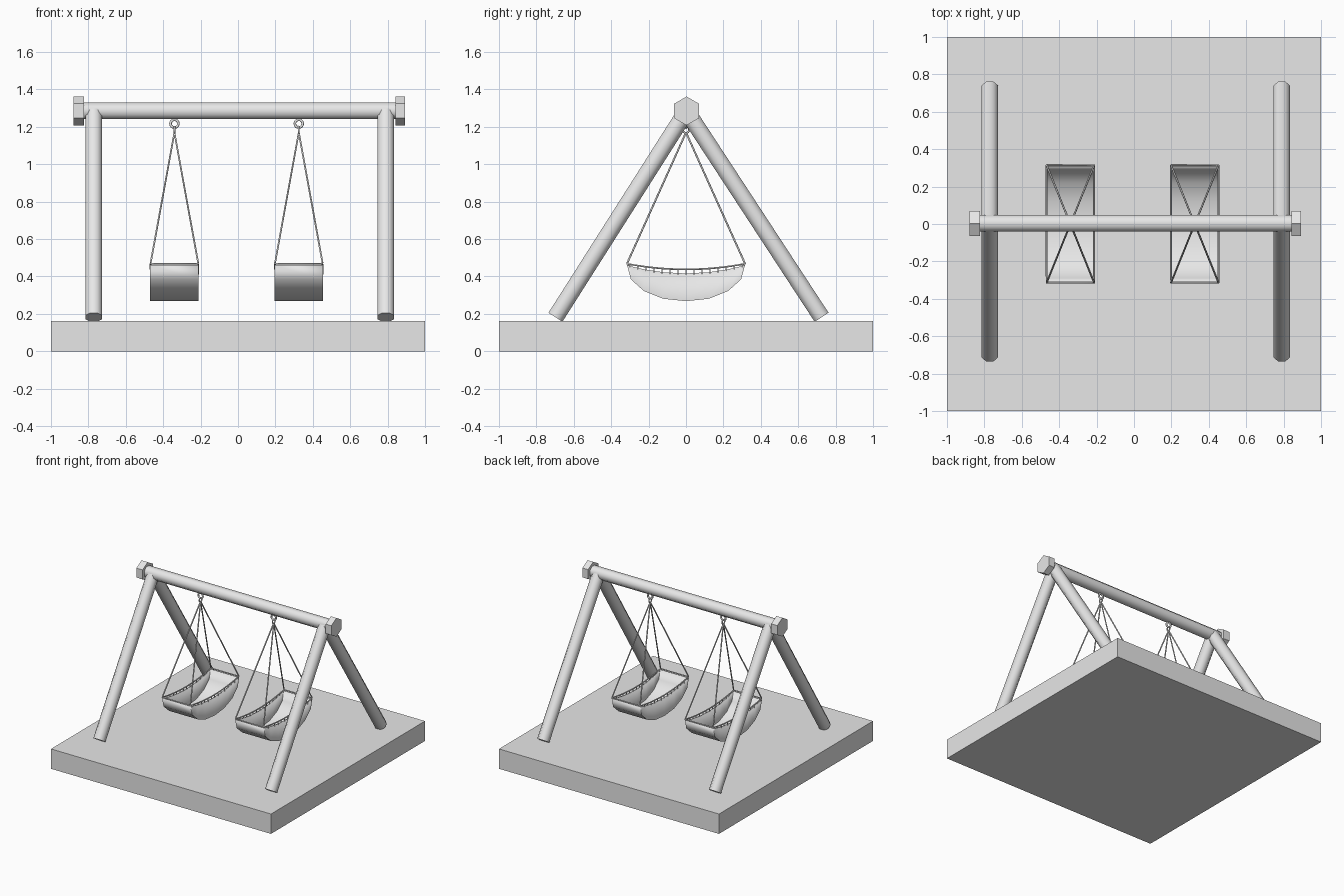
import bpy, bmesh, math
from mathutils import Vector

cube = bpy.data.objects.get("Cube")
if cube:
    bpy.data.objects.remove(cube, do_unlink=True)

grey = bpy.data.materials.new("light_grey")
grey.use_nodes = True
grey.diffuse_color = (0.8, 0.8, 0.8, 1)
grey.node_tree.nodes["Principled BSDF"].inputs["Base Color"].default_value = (0.8, 0.8, 0.8, 1)


def add_mesh(name, bm, smooth=None):
    bmesh.ops.recalc_face_normals(bm, faces=bm.faces)
    me = bpy.data.meshes.new(name)
    bm.to_mesh(me)
    bm.free()
    me.materials.append(grey)
    ob = bpy.data.objects.new(name, me)
    bpy.context.collection.objects.link(ob)
    if smooth:
        bpy.ops.object.select_all(action='DESELECT')
        ob.select_set(True)
        bpy.context.view_layer.objects.active = ob
        bpy.ops.object.shade_smooth_by_angle(angle=math.radians(smooth))
    return ob


def prism(name, start, end, radius, sides, phase=0.0, smooth=None):
    """Straight bar with a regular polygon section; phase 0 puts a corner on top."""
    start, end = Vector(start), Vector(end)
    turn = (end - start).to_track_quat('Z', 'Y')
    bm = bmesh.new()
    rings = []
    for p in (start, end):
        ring = []
        for i in range(sides):
            a = math.pi / 2 + phase + math.tau * i / sides
            ring.append(bm.verts.new(p + turn @ Vector((math.cos(a), math.sin(a), 0)) * radius))
        rings.append(ring)
        bm.faces.new(ring)
    for i in range(sides):
        j = (i + 1) % sides
        bm.faces.new((rings[0][i], rings[0][j], rings[1][j], rings[1][i]))
    return add_mesh(name, bm, smooth)


def tubes(name, paths, radius):
    """One curve object made of several thin round strands."""
    cu = bpy.data.curves.new(name, 'CURVE')
    cu.dimensions = '3D'
    cu.bevel_depth = radius
    cu.bevel_resolution = 1
    cu.use_fill_caps = True
    cu.materials.append(grey)
    for path in paths:
        sp = cu.splines.new('POLY')
        sp.points.add(len(path) - 1)
        for pt, co in zip(sp.points, path):
            pt.co = (*co, 1)
    ob = bpy.data.objects.new(name, cu)
    bpy.context.collection.objects.link(ob)


def ring(name, loc, rot, major, minor):
    bpy.ops.mesh.primitive_torus_add(location=loc, rotation=rot, major_radius=major,
                                     minor_radius=minor, major_segments=16, minor_segments=8)
    ob = bpy.context.object
    ob.name = name
    ob.data.materials.append(grey)
    bpy.ops.object.shade_smooth_by_angle(angle=math.radians(60))


# Ground slab
bm = bmesh.new()
bmesh.ops.create_cube(bm, size=1)
for v in bm.verts:
    v.co = (v.co.x * 2, v.co.y * 2, (v.co.z + 0.5) * 0.163)
add_mesh("ground_slab", bm)

# Top beam with hexagonal end caps
BEAM_Z = 1.285
EIGHTH = math.pi / 8
prism("top_beam", (-0.83, 0.003, BEAM_Z), (0.85, 0.003, BEAM_Z), 0.048, 8, EIGHTH, 60)
prism("right_end_cap", (-0.879, 0.003, BEAM_Z), (-0.823, 0.003, BEAM_Z), 0.077, 6)
prism("left_end_cap", (0.841, 0.003, BEAM_Z), (0.893, 0.003, BEAM_Z), 0.077, 6)

# Four splayed legs
for side, x in (("right", -0.771), ("left", 0.79)):
    for end, y in (("front", -0.698), ("back", 0.725)):
        prism(f"{side}_{end}_leg", (x, y, 0.182), (x, 0.003, BEAM_Z), 0.048, 8, EIGHTH, 60)

# Hanging basket seats
HALF_W, HALF_L = 0.13, 0.315
half_profile = [(0.315, 0.46), (0.295, 0.385), (0.225, 0.322), (0.123, 0.281)]
profile = [(-y, z) for y, z in half_profile] + [(0, 0.268)] + half_profile[::-1]


def sag(y, low, high):
    return low + (high - low) * (y / HALF_L) ** 2


def seat_shell(name, cx):
    bm = bmesh.new()
    bottom = {s: [bm.verts.new((cx + s * HALF_W, y, z)) for y, z in profile] for s in (-1, 1)}
    last = len(profile) - 1
    for i in range(last):
        bm.faces.new((bottom[-1][i], bottom[1][i], bottom[1][i + 1], bottom[-1][i + 1]))
    # Side panels with a sagging upper edge
    for s in (-1, 1):
        top = [bm.verts.new((cx + s * HALF_W, y, sag(y, 0.416, 0.46))) for y, z in profile[1:-1]]
        top = [bottom[s][0]] + top + [bottom[s][-1]]
        for i in range(last):
            quad = (bottom[s][i], bottom[s][i + 1], top[i + 1], top[i])
            bm.faces.new(list(dict.fromkeys(quad)))
    ob = add_mesh(name, bm, 50)
    mod = ob.modifiers.new("wall", 'SOLIDIFY')
    mod.thickness = 0.008
    mod.offset = -1


for side, cx in (("right", -0.34), ("left", 0.325)):
    seat_shell(f"{side}_seat", cx)
    # Rim rail above the side panels, closed by a bar across each end
    rim = [(sx * 0.127, HALF_L * (k / 8 - 1) * sx) for sx in (-1, 1) for k in range(17)]
    rim = [(cx + x, y, sag(y, 0.438, 0.468)) for x, y in rim]
    tubes(f"{side}_seat_rim", [rim + rim[:1]], 0.005)
    # Short lacing posts from panel to rail
    posts = []
    for sx in (-1, 1):
        for k in range(15):
            y = 0.3 * (k / 7 - 1)
            x = cx + sx * 0.127
            posts.append([(x, y, sag(y, 0.41, 0.452)), (x, y, sag(y, 0.438, 0.468))])
    tubes(f"{side}_seat_lacing", posts, 0.004)
    # Four ropes gathered at the hanger
    ropes = [[(cx, 0, 1.17), (cx + sx * 0.127, sy * 0.314, 0.472)]
             for sx in (-1, 1) for sy in (-1, 1)]
    tubes(f"{side}_ropes", ropes, 0.005)
    # Hanger: eye under the beam and a link through it
    ring(f"{side}_hanger_eye", (cx, 0, 1.217), (math.pi / 2, 0, 0), 0.021, 0.007)
    ring(f"{side}_hanger_link", (cx, 0, 1.184), (0, math.pi / 2, 0), 0.017, 0.005)
